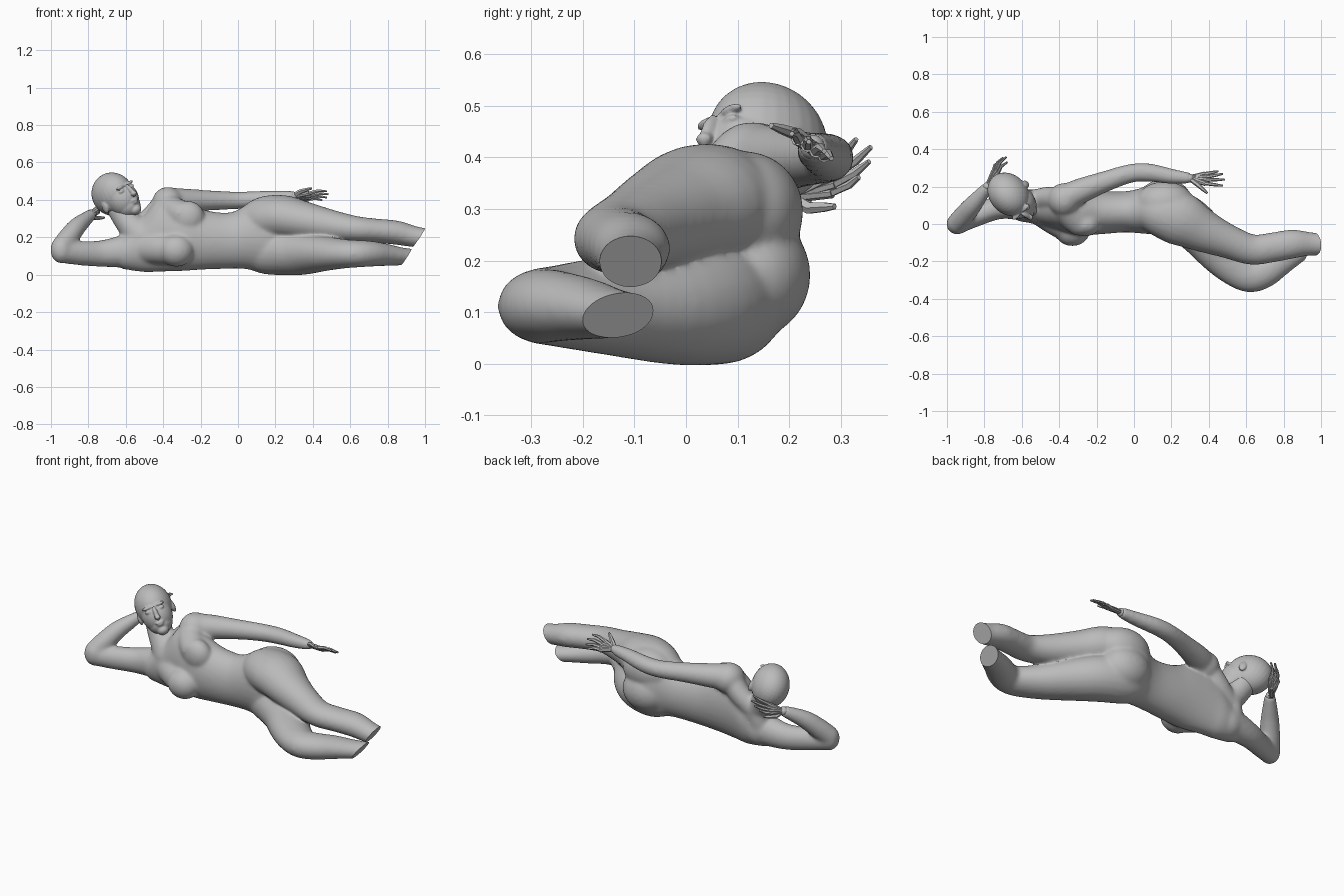
import bpy, bmesh, math
from mathutils import Vector, Matrix

cube = bpy.data.objects.get("Cube")
if cube:
    bpy.data.objects.remove(cube, do_unlink=True)

grey = bpy.data.materials.new("stone grey")
grey.use_nodes = True
grey.diffuse_color = (0.5, 0.5, 0.5, 1)
grey.node_tree.nodes["Principled BSDF"].inputs["Base Color"].default_value = (0.5, 0.5, 0.5, 1)


def blend(p0, p1, p2, p3, t):
    """Smooth curve value between p1 and p2."""
    return 0.5 * (2 * p1 + (p2 - p0) * t + (2 * p0 - 5 * p1 + 4 * p2 - p3) * t * t
                  + (3 * p1 - p0 - 3 * p2 + p3) * t ** 3)


def tube(bm, stations, sides=20, steps=4, cross=False):
    """Loft ellipses along stations (x, y, z, half width, half height)."""
    n = len(stations)
    pts = []
    for i in range(n - 1):
        q = [stations[max(0, min(n - 1, i + k))] for k in (-1, 0, 1, 2)]
        for s in range(steps):
            pts.append([blend(*(p[c] for p in q), s / steps) for c in range(5)])
    pts.append(list(stations[-1]))
    rings = []
    for i, p in enumerate(pts):
        a, b = pts[max(0, i - 1)], pts[min(len(pts) - 1, i + 1)]
        t = Vector((1, 0, 0)) if cross else (Vector(b[:3]) - Vector(a[:3])).normalized()
        side = t.cross(Vector((0, 0, 1))).normalized()
        up = side.cross(t)
        ring = []
        for k in range(sides):
            w = 2 * math.pi * k / sides
            ring.append(bm.verts.new(Vector(p[:3]) + side * p[3] * math.cos(w) + up * p[4] * math.sin(w)))
        rings.append(ring)
    faces = [bm.faces.new(rings[0]), bm.faces.new(rings[-1])]
    for r, s in zip(rings, rings[1:]):
        for k in range(sides):
            j = (k + 1) % sides
            faces.append(bm.faces.new((r[k], r[j], s[j], s[k])))
    bmesh.ops.recalc_face_normals(bm, faces=faces)


def ball(bm, centre, radii, frame=Matrix.Identity(4), tilt=0):
    m = frame @ Matrix.Translation(centre) @ Matrix.Rotation(tilt, 4, 'X') @ Matrix.Diagonal((*radii, 1))
    bmesh.ops.create_uvsphere(bm, u_segments=28, v_segments=18, radius=1, matrix=m)


def finish(bm, name, voxel=None, smooth=0, swell=0):
    """Make the object; fuse and soften its parts when a voxel size is given."""
    me = bpy.data.meshes.new(name)
    bm.to_mesh(me)
    bm.free()
    me.materials.append(grey)
    ob = bpy.data.objects.new(name, me)
    bpy.context.collection.objects.link(ob)
    if voxel:
        r = ob.modifiers.new("fuse", 'REMESH')
        r.mode = 'VOXEL'
        r.voxel_size = voxel
        r.use_smooth_shade = True
        s = ob.modifiers.new("soften", 'SMOOTH')
        s.factor = 0.5
        s.iterations = smooth
        d = ob.modifiers.new("swell", 'DISPLACE')
        d.mid_level = 0
        d.strength = swell
    return ob


# Torso from right shoulder to pelvis
body = bmesh.new()
tube(body, [(-.62, .09, .115, .07, .08), (-.50, .09, .165, .09, .147), (-.42, .08, .208, .10, .188),
            (-.30, .06, .207, .115, .183), (-.18, .06, .187, .11, .155), (-.05, .065, .182, .105, .145),
            (.03, .07, .198, .115, .162), (.09, .08, .21, .13, .185), (.15, .08, .212, .135, .197),
            (.21, .075, .21, .125, .18), (.25, .07, .205, .10, .14)], sides=28, cross=True)
# Chest, each side sloping out from its shoulder
tube(body, [(-.38, .09, .37, .06, .06), (-.33, .04, .34, .07, .065), (-.28, .0, .315, .07, .07)])
ball(body, (-.265, -.005, .308), (.082, .057, .082))
tube(body, [(-.53, .08, .14, .065, .075), (-.44, .025, .14, .07, .078), (-.36, -.02, .132, .07, .075)])
ball(body, (-.33, -.035, .13), (.09, .079, .083))
# Shoulders and buttocks
ball(body, (-.375, .13, .385), (.08, .085, .08))
ball(body, (-.56, .10, .125), (.09, .08, .092))
ball(body, (.165, .125, .172), (.14, .112, .118))
ball(body, (.165, .115, .295), (.15, .108, .112))
# Neck and the slopes to both shoulders
tube(body, [(-.645, .155, .38, .066, .066), (-.59, .12, .285, .066, .066), (-.51, .09, .2, .085, .085)])
tube(body, [(-.53, .13, .25, .05, .055), (-.46, .14, .31, .055, .055), (-.39, .135, .385, .06, .06)])
tube(body, [(-.57, .13, .26, .045, .045), (-.575, .125, .19, .055, .055), (-.58, .11, .12, .06, .06)])
# Upper leg
tube(body, [(.04, .08, .27, .08, .08), (.13, .06, .298, .12, .112), (.24, .03, .307, .14, .114),
            (.36, -.032, .287, .113, .098), (.50, -.092, .262, .087, .08), (.63, -.137, .244, .077, .065),
            (.74, -.125, .235, .075, .06), (.85, -.107, .224, .073, .06), (.94, -.107, .204, .059, .052),
            (1.04, -.11, .19, .053, .046)])
# Lower leg, knee pushed forward
tube(body, [(.05, .09, .15, .09, .1), (.14, .08, .13, .115, .12), (.25, .038, .122, .128, .121),
            (.345, -.033, .114, .122, .111), (.458, -.16, .113, .106, .09), (.55, -.238, .112, .096, .076),
            (.625, -.274, .112, .088, .069), (.70, -.255, .112, .08, .065), (.78, -.2, .107, .073, .056),
            (.88, -.14, .097, .06, .043), (.97, -.09, .09, .052, .04)])
# Left arm resting along the side
tube(body, [(-.38, .13, .39, .07, .072), (-.29, .175, .395, .064, .062), (-.16, .225, .397, .052, .05),
            (-.02, .27, .397, .046, .043), (.08, .275, .402, .045, .04), (.20, .255, .412, .037, .033),
            (.30, .245, .42, .026, .024)], sides=16)
# Right arm bent, hand behind the head
tube(body, [(-.945, .0, .122, .05, .055), (-.85, .04, .115, .052, .06), (-.72, .09, .113, .06, .068),
            (-.58, .10, .13, .078, .088)], sides=16)
ball(body, (-.945, .0, .13), (.054, .052, .066))
tube(body, [(-.95, .0, .14, .05, .052), (-.905, .05, .2, .051, .051), (-.855, .11, .262, .044, .044),
            (-.78, .2, .325, .026, .026)], sides=16)
figure = finish(body, "body", 0.009, 18, 0.005)

# Slanted block that cuts both legs flat at the ankle
block = bmesh.new()
slant = Vector((.83, .05, -.55)).normalized()
bmesh.ops.create_cube(block, size=0.6, matrix=Matrix.Translation(Vector((.962, -.1, .19)) + slant * .3)
                      @ slant.to_track_quat('Z', 'Y').to_matrix().to_4x4())
cutter = finish(block, "ankle_cutter")
cutter.hide_render = True
cutter.hide_viewport = True
cut = figure.modifiers.new("ankle cut", 'BOOLEAN')
cut.operation = 'DIFFERENCE'
cut.solver = 'EXACT'
cut.object = cutter

# Head, built in its own left / back / up frame
front = Vector((.56, -.76, .30)).normalized()
left = Vector((.677, .636, .356))
left = (left - front * left.dot(front)).normalized()
up = front.cross(left)
frame = Matrix((left, -front, up)).transposed().to_4x4()
frame.translation = (-.645, .143, .41)
head = bmesh.new()
ball(head, (0, .02, .03), (.10, .126, .116), frame)
ball(head, (0, -.035, -.02), (.083, .088, .095), frame)
# Jaw and chin
ball(head, (0, -.045, -.065), (.066, .072, .06), frame)
ball(head, (0, -.088, -.1), (.032, .032, .027), frame)
# Nose and lips
ball(head, (0, -.128, .002), (.011, .016, .042), frame, -.35)
ball(head, (0, -.140, -.02), (.016, .016, .011), frame)
ball(head, (0, -.117, -.053), (.025, .013, .007), frame)
ball(head, (0, -.115, -.065), (.020, .013, .007), frame)
# Brows, eyes and ears
for s in (-1, 1):
    ball(head, (s * .034, -.103, .042), (.03, .013, .008), frame)
    ball(head, (s * .036, -.102, .02), (.019, .013, .008), frame)
    ball(head, (s * .096, .012, -.015), (.011, .021, .033), frame, .2)
finish(head, "head", 0.005, 4, 0.001)


def hand(name, wrist, knuckles, tips, thumb_base, thumb_tip, lift):
    """Palm of four overlapping bars, jointed fingers and a thumb."""
    bm = bmesh.new()
    w = Vector(wrist)
    lift = Vector(lift)
    for k, t in zip(knuckles, tips):
        k, t = Vector(k), Vector(t)
        start = w.lerp(k, .12)
        mid = k.lerp(t, .5) + lift
        tube(bm, [(*start, .015, .014), (*k, .013, .012)], sides=8, steps=1)
        tube(bm, [(*start.lerp(k, .9), .011, .011), (*mid, .009, .009), (*t, .005, .005)], sides=6, steps=1)
    b, e = Vector(thumb_base), Vector(thumb_tip)
    tube(bm, [(*w, .014, .014), (*b, .013, .013), (*b.lerp(e, .6), .010, .010), (*e, .006, .006)],
         sides=6, steps=1)
    ball(bm, w, (.026, .024, .024))
    ob = finish(bm, name)
    bpy.ops.object.select_all(action='DESELECT')
    ob.select_set(True)
    bpy.context.view_layer.objects.active = ob
    bpy.ops.object.shade_smooth_by_angle(angle=math.radians(30))


hand("left_hand", (.295, .245, .42),
     [(.38, .268, .402), (.39, .252, .411), (.39, .235, .422), (.382, .216, .435)],
     [(.45, .282, .398), (.475, .268, .412), (.485, .238, .43), (.475, .205, .446)],
     (.335, .215, .445), (.392, .165, .462), (0, 0, .008))
hand("right_hand", (-.783, .2, .325),
     [(-.725, .275, .382), (-.732, .288, .367), (-.742, .29, .35), (-.75, .284, .333)],
     [(-.678, .33, .435), (-.683, .358, .42), (-.70, .355, .392), (-.718, .335, .362)],
     (-.76, .24, .302), (-.715, .288, .305), (-.008, .006, 0))
